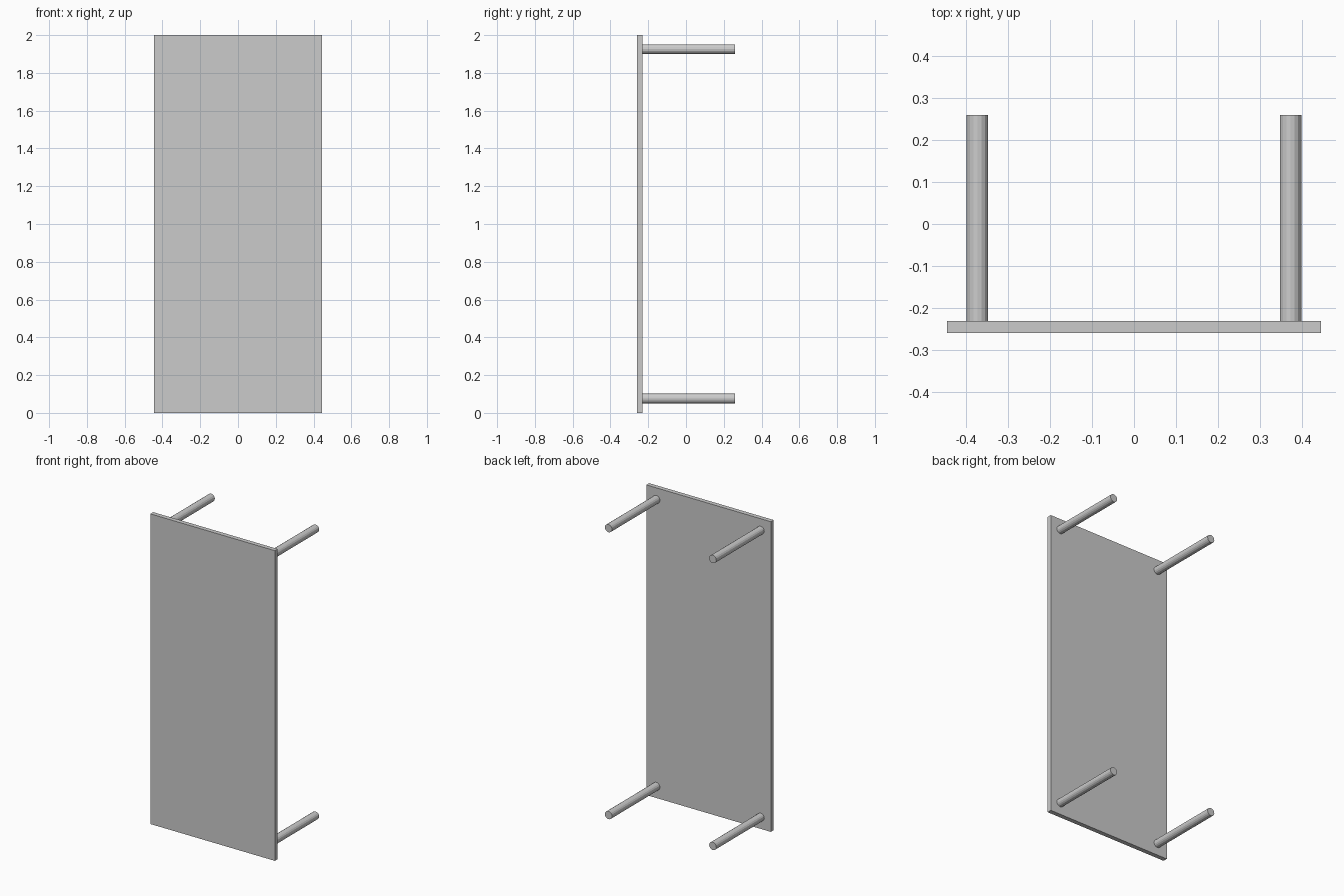
import bpy
import math

if "Cube" in bpy.data.objects:
    bpy.data.objects.remove(bpy.data.objects["Cube"])

WIDTH, HEIGHT = 0.888, 2.0
FRONT, PANEL_BACK, LEG_END = -0.259, -0.23, 0.259
LEG_RADIUS = 0.0255

# Upright tabletop panel
bpy.ops.mesh.primitive_cube_add(size=1, location=(0, (FRONT + PANEL_BACK) / 2, HEIGHT / 2))
panel = bpy.context.object
panel.name = "tabletop"
panel.scale = (WIDTH, PANEL_BACK - FRONT, HEIGHT)
bpy.ops.object.transform_apply(location=False, rotation=False, scale=True)

# Four round legs pointing backwards
for side, x in (("left", -0.372), ("right", 0.372)):
    for level, z in (("lower", 0.076), ("upper", HEIGHT - 0.074)):
        bpy.ops.mesh.primitive_cylinder_add(
            vertices=16, radius=LEG_RADIUS, depth=LEG_END - PANEL_BACK,
            location=(x, (PANEL_BACK + LEG_END) / 2, z),
            rotation=(math.pi / 2, 0, 0))
        bpy.context.object.name = f"{level}_{side}_leg"
